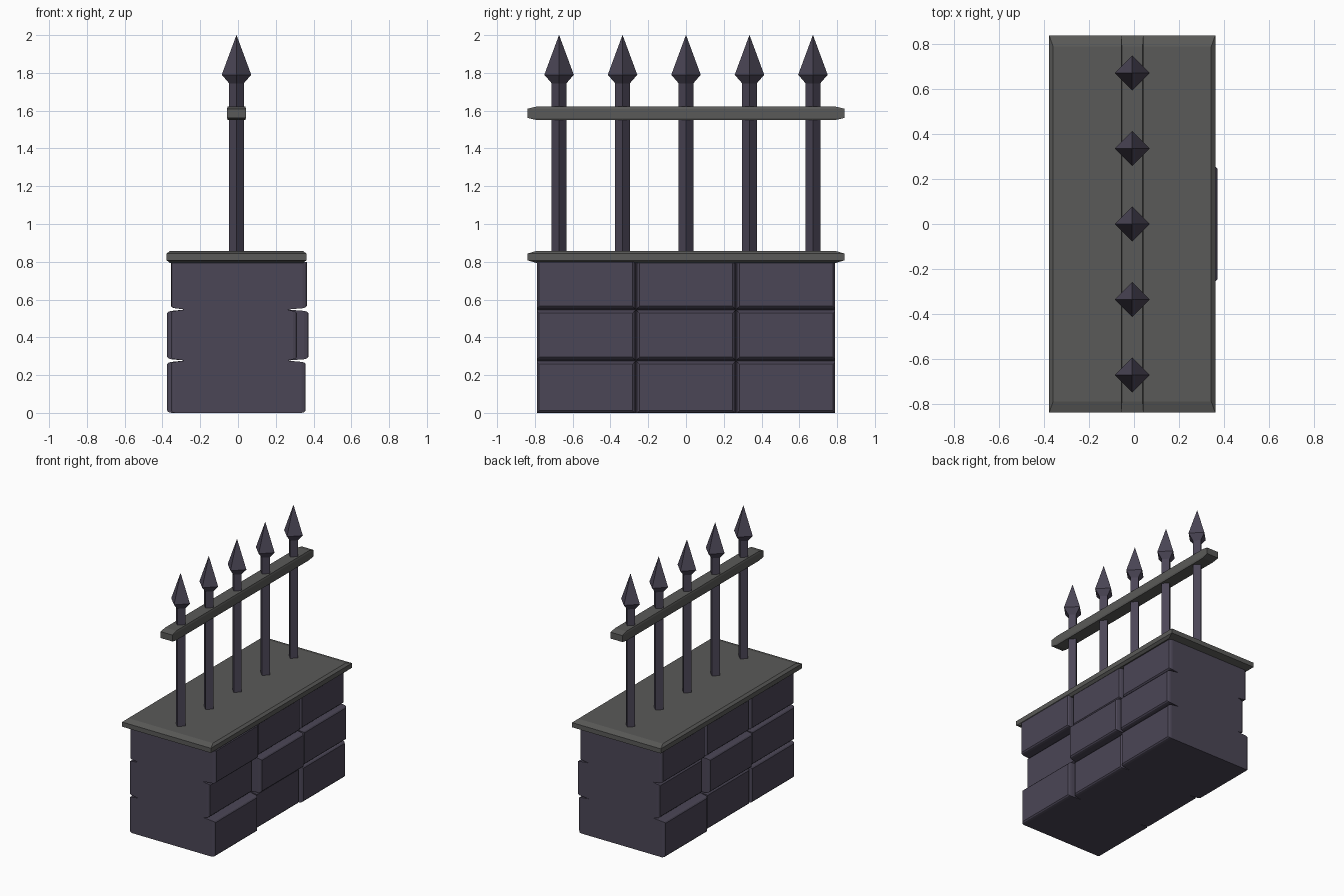
import bpy, bmesh

if "Cube" in bpy.data.objects:
    bpy.data.objects.remove(bpy.data.objects["Cube"])


def material(name, rgb):
    m = bpy.data.materials.new(name)
    m.diffuse_color = (*rgb, 1.0)
    m.use_nodes = True
    m.node_tree.nodes["Principled BSDF"].inputs["Base Color"].default_value = m.diffuse_color
    return m


STONE = material("purple grey stone", (0.070, 0.061, 0.093))
TRIM = material("grey trim", (0.102, 0.102, 0.098))


def loft(name, rings, mat):
    """Skin a closed solid through rings of four points."""
    bm = bmesh.new()
    vs = [[bm.verts.new(p) for p in ring] for ring in rings]
    for a, b in zip(vs, vs[1:]):
        for i in range(4):
            j = (i + 1) % 4
            bm.faces.new((a[i], a[j], b[j], b[i]))
    bm.faces.new(vs[0][::-1])
    bm.faces.new(vs[-1])
    bmesh.ops.remove_doubles(bm, verts=bm.verts, dist=1e-5)
    bmesh.ops.recalc_face_normals(bm, faces=bm.faces)
    me = bpy.data.meshes.new(name)
    bm.to_mesh(me)
    bm.free()
    me.materials.append(mat)
    ob = bpy.data.objects.new(name, me)
    bpy.context.collection.objects.link(ob)
    return ob


def rect_xy(cx, hx, hy, z):
    return [(cx - hx, -hy, z), (cx + hx, -hy, z), (cx + hx, hy, z), (cx - hx, hy, z)]


def bar(name, cx, hx, hy, z0, z1, bx, by, bz):
    """Bar with chamfered upper and lower rims."""
    loft(name, [rect_xy(cx, hx - bx, hy - by, z0), rect_xy(cx, hx, hy, z0 + bz),
                rect_xy(cx, hx, hy, z1 - bz), rect_xy(cx, hx - bx, hy - by, z1)], TRIM)


# Wall core
loft("wall_core", [rect_xy(-0.01, 0.27, 0.79, 0.0), rect_xy(-0.01, 0.27, 0.79, 0.80)], STONE)

# Stone blocks on both long sides: outer x per row (bottom to top), front to back
ROWS = [0.0, 0.277, 0.547, 0.80]
COLS = [-0.79, -0.265, 0.265, 0.79]
SIDES = {
    "right": (0.26, [[0.358, 0.330, 0.345], [0.312, 0.372, 0.355], [0.364, 0.342, 0.335]]),
    "left": (-0.28, [[-0.355, -0.352, -0.375], [-0.355, -0.375, -0.330], [-0.352, -0.350, -0.355]]),
}
for side, (inner, grid) in SIDES.items():
    s = 1 if inner > 0 else -1
    for r in range(3):
        for c in range(3):
            xo = grid[r][c]

            def ring(x, joint, rim):
                # joints between blocks taper; free ends stay flush until the rim
                y0 = COLS[c] + (rim if c == 0 else joint)
                y1 = COLS[c + 1] - (rim if c == 2 else joint)
                z0 = ROWS[r] + (rim if r == 0 else joint)
                z1 = ROWS[r + 1] - (0 if r == 2 else joint)
                return [(x, y0, z0), (x, y1, z0), (x, y1, z1), (x, y0, z1)]

            loft(f"{side}_block_{r}_{c}",
                 [ring(inner - s * 0.01, 0, 0), ring(inner, 0, 0),
                  ring(xo - s * 0.022, 0.007, 0), ring(xo - s * 0.007, 0.011, 0.004),
                  ring(xo, 0.019, 0.012)], STONE)

# Coping slab and fence rail
bar("coping_slab", -0.008, 0.37, 0.84, 0.793, 0.858, 0.018, 0.05, 0.015)
bar("fence_rail", -0.008, 0.05, 0.84, 1.55, 1.622, 0.004, 0.05, 0.012)

# Spear-topped fence posts: square section turned 45 degrees
PROFILE = [(0.82, 0.039), (1.745, 0.039), (1.79, 0.078), (2.0, 0.0005)]
for i in range(5):
    y, x = (i - 2) * 0.336, -0.008
    loft(f"fence_post_{i + 1}",
         [[(x - h, y, z), (x, y - h, z), (x + h, y, z), (x, y + h, z)] for z, h in PROFILE],
         STONE)
